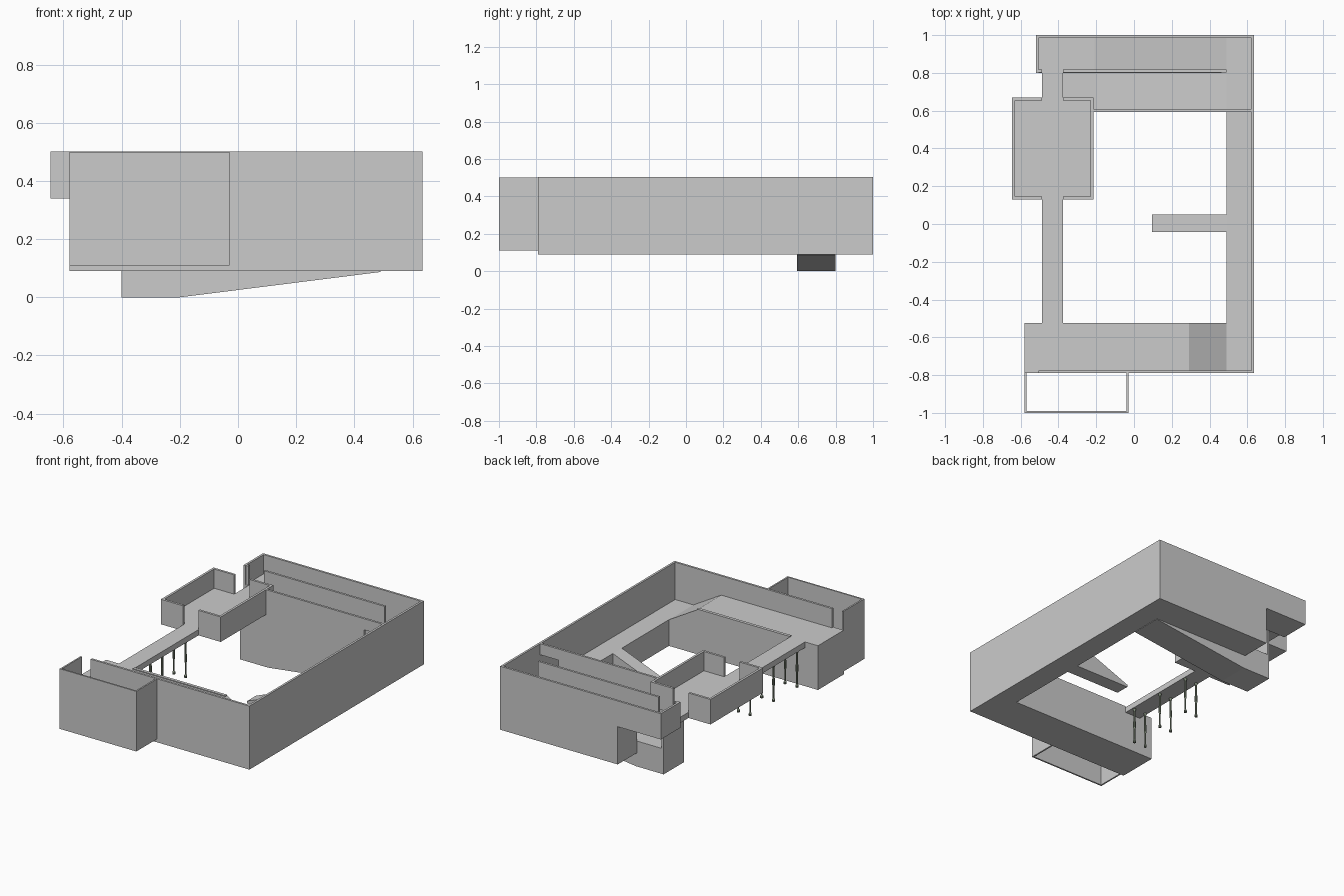
import bpy, bmesh, math

if "Cube" in bpy.data.objects:
    bpy.data.objects.remove(bpy.data.objects["Cube"])

UP, TOP, LOW, BASE = 0.377, 0.502, 0.26, 0.09   # floor levels and wall top
T = 0.014                                        # wall thickness


def mesh_object(name, bm):
    bmesh.ops.recalc_face_normals(bm, faces=bm.faces)
    me = bpy.data.meshes.new(name)
    bm.to_mesh(me)
    bm.free()
    ob = bpy.data.objects.new(name, me)
    bpy.context.collection.objects.link(ob)
    return ob


def prism(name, profile, y0, y1):
    """Extrude an x-z profile along y."""
    bm = bmesh.new()
    f = bm.faces.new([bm.verts.new((x, y0, z)) for x, z in profile])
    r = bmesh.ops.extrude_face_region(bm, geom=[f])
    verts = [v for v in r["geom"] if isinstance(v, bmesh.types.BMVert)]
    bmesh.ops.translate(bm, verts=verts, vec=(0, y1 - y0, 0))
    return mesh_object(name, bm)


def box(name, x0, x1, y0, y1, z0, z1):
    return prism(name, [(x0, z0), (x1, z0), (x1, z1), (x0, z1)], y0, y1)


# Front wing, with the short slope up from the right wing
prism("front_wing", [(-0.58, BASE), (0.49, BASE), (0.49, LOW), (0.29, UP), (-0.58, UP)], -0.785, -0.525)
box("front_inner_curb", -0.375, 0.29, -0.545, -0.525, UP - 0.02, UP + 0.006)

# Right wing
box("right_wing", 0.49, 0.63, -0.785, 0.995, BASE, LOW)

# Outer perimeter walls
box("front_wall", -0.505, 0.635, -0.79, -0.79 + T, BASE, TOP)
box("front_wall_low", -0.58, -0.505, -0.79, -0.79 + T, BASE, UP)
box("right_wall", 0.635 - T, 0.635, -0.79, 1.0, BASE, TOP)
box("back_wall", -0.21, 0.635, 1 - T, 1.0, BASE, TOP)
box("back_wall_overhang", -0.52, -0.21, 1 - T, 1.0, 0.335, TOP)

# Back aisle rising to the upper floor, overhanging at its left end
prism("back_aisle", [(-0.21, BASE), (0.49, BASE), (0.49, LOW), (-0.21, UP),
                     (-0.52, UP), (-0.52, 0.335), (-0.21, 0.335)], 0.8, 0.99)
box("back_end_wall", -0.52, -0.52 + T, 0.8, 1.0, 0.335, TOP)
box("back_end_return", -0.52, -0.487, 0.803, 0.817, 0.335, TOP)
prism("aisle_divider", [(-0.375, 0.335), (-0.21, 0.335), (0.49, LOW - 0.05), (0.49, TOP), (-0.375, TOP)],
      0.803, 0.817)

# Descending ramp with a landing, its courtyard wall and end wall
prism("descending_ramp", [(-0.4, 0), (-0.2, 0), (0.49, 0.087), (0.49, LOW), (-0.2, 0.165), (-0.4, 0.165)],
      0.595, 0.8)
prism("ramp_wall", [(-0.4, 0), (-0.2, 0), (0.49, 0.087), (0.49, TOP), (-0.215, TOP),
                    (-0.215, 0.34), (-0.4, 0.34)], 0.594, 0.608)
box("ramp_end_wall", -0.4, -0.4 + T, 0.594, 0.8, 0, 0.34)
box("passage_lintel", 0.49, 0.635, 0.594, 0.608, 0.43, TOP)

# Courtyard ramp
prism("courtyard_ramp", [(0.095, BASE), (0.49, BASE), (0.49, LOW), (0.095, 0.105)], -0.042, 0.05)

# Bridge corridor and the raised room
box("bridge_front", -0.487, -0.375, -0.53, 0.14, 0.34, UP)
box("bridge_back", -0.487, -0.375, 0.66, 0.81, 0.34, UP)
box("room_floor", -0.642, -0.218, 0.132, 0.668, 0.34, UP)
for name, a, b in (("west", -0.645, -0.63), ("east", -0.23, -0.215)):
    box("room_wall_" + name, a, b, 0.13, 0.67, 0.34, TOP)
for name, y in (("front", 0.13), ("back", 0.655)):
    box("room_wall_" + name + "_left", -0.645, -0.487, y, y + 0.015, 0.34, TOP)
    box("room_wall_" + name + "_right", -0.375, -0.215, y, y + 0.015, 0.34, TOP)

# Front annex: open shaft of thin walls
box("annex_front", -0.58, -0.03, -1.0, -0.99, 0.11, 0.5)
box("annex_left", -0.58, -0.57, -1.0, -0.785, 0.11, 0.5)
box("annex_right", -0.04, -0.03, -1.0, -0.785, 0.11, 0.5)

# Turned columns under the bridge, in pairs
green = bpy.data.materials.new("column_green")
green.diffuse_color = (0.2, 0.24, 0.18, 1)
green.use_nodes = True
green.node_tree.nodes["Principled BSDF"].inputs["Base Color"].default_value = green.diffuse_color
PROFILE = [(0.009, 0.105), (0.009, 0.118), (0.005, 0.125), (0.005, 0.2), (0.008, 0.21),
           (0.008, 0.25), (0.006, 0.26), (0.006, 0.325), (0.011, 0.342)]
N = 10


def column(name, x, y):
    bm = bmesh.new()
    rings = [[bm.verts.new((x + r * math.cos(2 * math.pi * i / N), y + r * math.sin(2 * math.pi * i / N), z))
              for i in range(N)] for r, z in PROFILE]
    for a, b in zip(rings, rings[1:]):
        for i in range(N):
            j = (i + 1) % N
            bm.faces.new((a[i], a[j], b[j], b[i]))
    bm.faces.new(rings[0])
    bm.faces.new(rings[-1])
    mesh_object(name, bm).data.materials.append(green)


for row, y in enumerate((-0.46, -0.22, 0.02)):
    for side, x in (("left", -0.475), ("right", -0.39)):
        column(f"column_{side}_{row + 1}", x, y)
